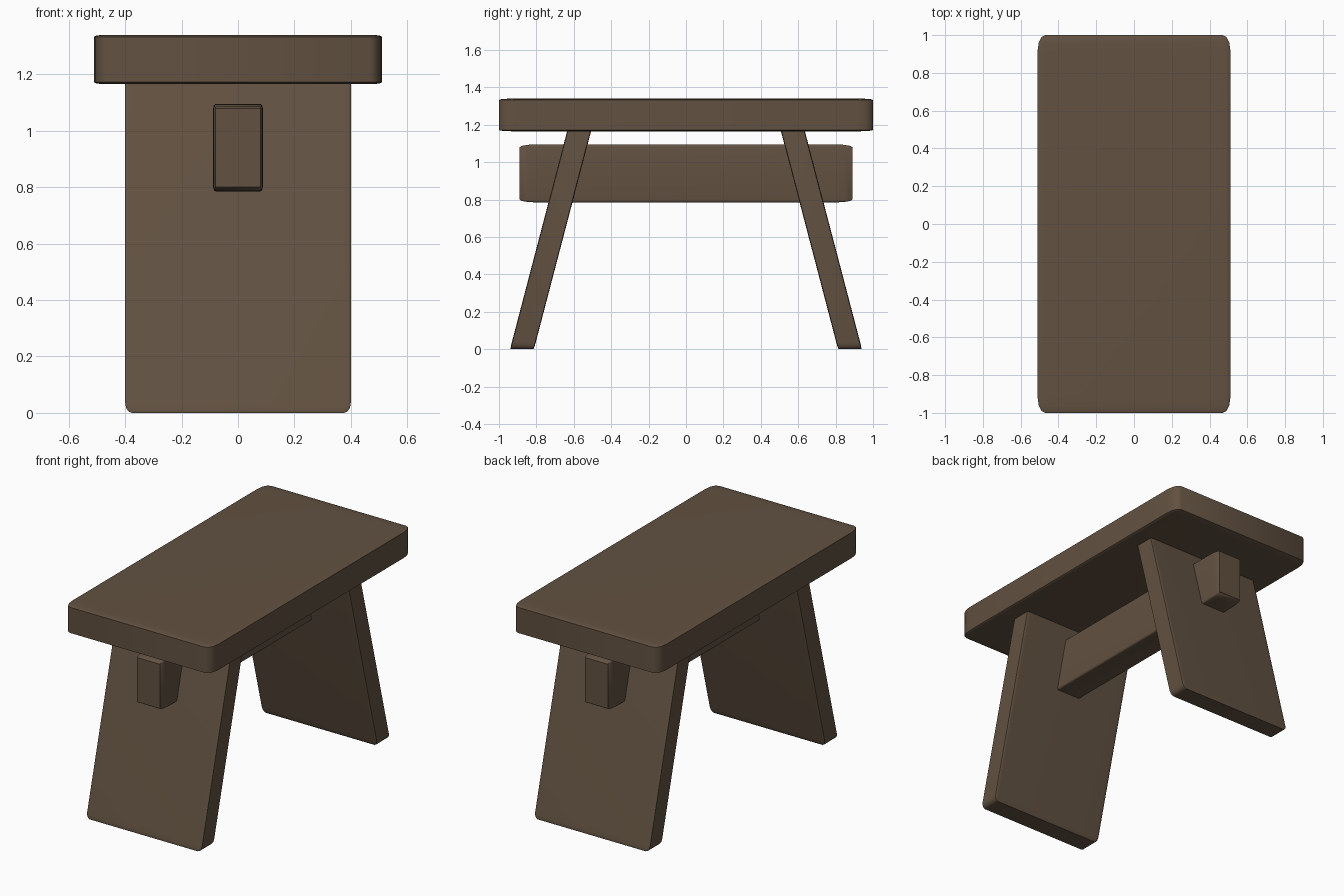
import bpy, bmesh
from mathutils import Vector

if "Cube" in bpy.data.objects:
    bpy.data.objects.remove(bpy.data.objects["Cube"])

wood = bpy.data.materials.new("brown wood")
wood.diffuse_color = (0.122, 0.083, 0.053, 1)
wood.use_nodes = True
wood.node_tree.nodes["Principled BSDF"].inputs["Base Color"].default_value = wood.diffuse_color


def board(name, half, centre, bevel, shear=0.0):
    """Unit cube, rounded before it is stretched, then leaned along y by shear."""
    bm = bmesh.new()
    bmesh.ops.create_cube(bm, size=2)
    bmesh.ops.bevel(bm, geom=bm.edges[:], offset=bevel, segments=3,
                    profile=0.5, affect='EDGES')
    for v in bm.verts:
        p = Vector((v.co.x * half[0], v.co.y * half[1], v.co.z * half[2]))
        p.y += shear * p.z
        v.co = p + Vector(centre)
    bmesh.ops.recalc_face_normals(bm, faces=bm.faces[:])
    me = bpy.data.meshes.new(name)
    bm.to_mesh(me)
    bm.free()
    me.materials.append(wood)
    ob = bpy.data.objects.new(name, me)
    bpy.context.collection.objects.link(ob)
    bpy.ops.object.select_all(action='DESELECT')
    ob.select_set(True)
    bpy.context.view_layer.objects.active = ob
    bpy.ops.object.shade_smooth_by_angle(angle=0.7)
    return ob


# Seat slab
board("seat", (0.51, 1.0, 0.0875), (0, 0, 1.2525), 0.08)

# Splayed plank legs, tops sunk into the seat
LEG_H, LEAN = 1.21, 0.262
for name, s in (("front_leg", -1), ("back_leg", 1)):
    mid_y = 0.877 - LEAN * LEG_H / 2
    board(name, (0.40, 0.064, LEG_H / 2), (0, s * mid_y, LEG_H / 2), 0.06, -s * LEAN)

# Stretcher rail passing through both legs
board("stretcher", (0.088, 0.89, 0.155), (0, 0, 0.94), 0.1)
